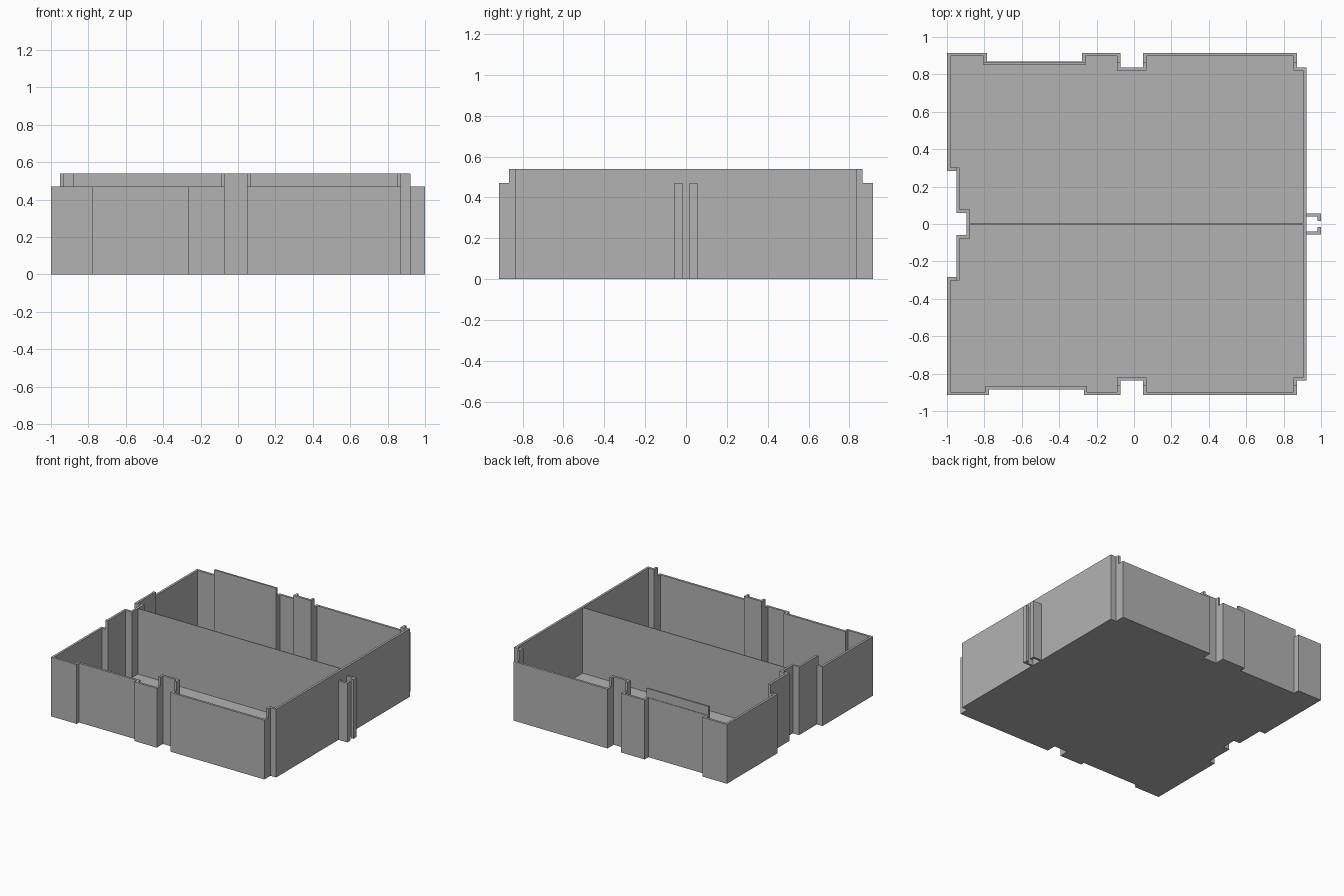
import bpy
import bmesh
from mathutils import Vector

old = bpy.data.objects.get("Cube")
if old:
    bpy.data.objects.remove(old, do_unlink=True)

LOW, HIGH = 0.47, 0.54      # outer wall and raised rim heights
THICK, FLOOR = 0.018, 0.02

grey = bpy.data.materials.new("plain_grey")
grey.use_nodes = True
grey.diffuse_color = (0.45, 0.45, 0.45, 1)
grey.node_tree.nodes["Principled BSDF"].inputs["Base Color"].default_value = grey.diffuse_color


def finish(name, bm):
    bmesh.ops.recalc_face_normals(bm, faces=bm.faces)
    mesh = bpy.data.meshes.new(name)
    bm.to_mesh(mesh)
    bm.free()
    mesh.materials.append(grey)
    obj = bpy.data.objects.new(name, mesh)
    bpy.context.collection.objects.link(obj)
    return obj


def box(name, x0, x1, y0, y1, z0, z1):
    bm = bmesh.new()
    bmesh.ops.create_cube(bm, size=1)
    for v in bm.verts:
        v.co = ((x0, x1)[v.co.x > 0], (y0, y1)[v.co.y > 0], (z0, z1)[v.co.z > 0])
    return finish(name, bm)


def prism(name, outline, z0, z1):
    bm = bmesh.new()
    base = bm.faces.new([bm.verts.new((x, y, z0)) for x, y in outline])
    top = bmesh.ops.extrude_face_region(bm, geom=[base])["geom"]
    bmesh.ops.translate(bm, vec=(0, 0, z1 - z0),
                        verts=[g for g in top if isinstance(g, bmesh.types.BMVert)])
    return finish(name, bm)


def inset(outline, d):
    """Move every edge of a counterclockwise outline inwards by d."""
    result = []
    for i, p in enumerate(outline):
        p = Vector(p)
        a = (p - Vector(outline[i - 1])).normalized()
        b = (Vector(outline[(i + 1) % len(outline)]) - p).normalized()
        result.append(p + d * (Vector((-a.y, a.x)) + Vector((-b.y, b.x))))
    return result


# Footprint with shallow recesses and narrow notches, counterclockwise
front = [(-1, -.915), (-.775, -.915), (-.775, -.885), (-.268, -.885), (-.268, -.915),
         (-.072, -.915), (-.072, -.838), (.048, -.838), (.048, -.915),
         (.872, -.915), (.872, -.838), (.922, -.838)]
back = [(.922, .838), (.872, .838), (.872, .915), (.048, .915), (.048, .838),
        (-.072, .838), (-.072, .915), (-.278, .915), (-.278, .868),
        (-.786, .868), (-.786, .915), (-1, .915)]
left = [(-1, .283), (-.95, .283), (-.95, .06), (-.895, .06),
        (-.895, -.06), (-.95, -.06), (-.95, -.283), (-1, -.283)]
outline = front + back + left

# Tray: solid footprint, hollowed, with the outer walls trimmed lower
tray = prism("tray_body", outline, 0, HIGH)
cutters = [
    prism("hollow_cutter", inset(outline, THICK), FLOOR, 1),
    box("front_trim_cutter", -2, 2, -2, -.866, LOW, 1),
    box("back_trim_cutter", -2, 2, .864, 2, LOW, 1),
    box("left_trim_cutter", -2, -.953, -2, 2, LOW, 1),
]
bpy.context.view_layer.objects.active = tray
for cutter in cutters:
    cutter.hide_render = True
    mod = tray.modifiers.new("cut", "BOOLEAN")
    mod.operation = "DIFFERENCE"
    mod.solver = "EXACT"
    mod.object = cutter
    bpy.ops.object.modifier_apply(modifier=mod.name)
    bpy.data.objects.remove(cutter, do_unlink=True)

# Thin partition across the middle
box("divider", -.88, .908, -.003, .003, FLOOR - .005, HIGH)

# Pair of hooked rails on the side wall
rail = [(.915, .04), (.98, .04), (.98, .017), (1, .017), (1, .057), (.915, .057)]
prism("back_rail", rail, 0, LOW)
prism("front_rail", [(x, -y) for x, y in rail], 0, LOW)
